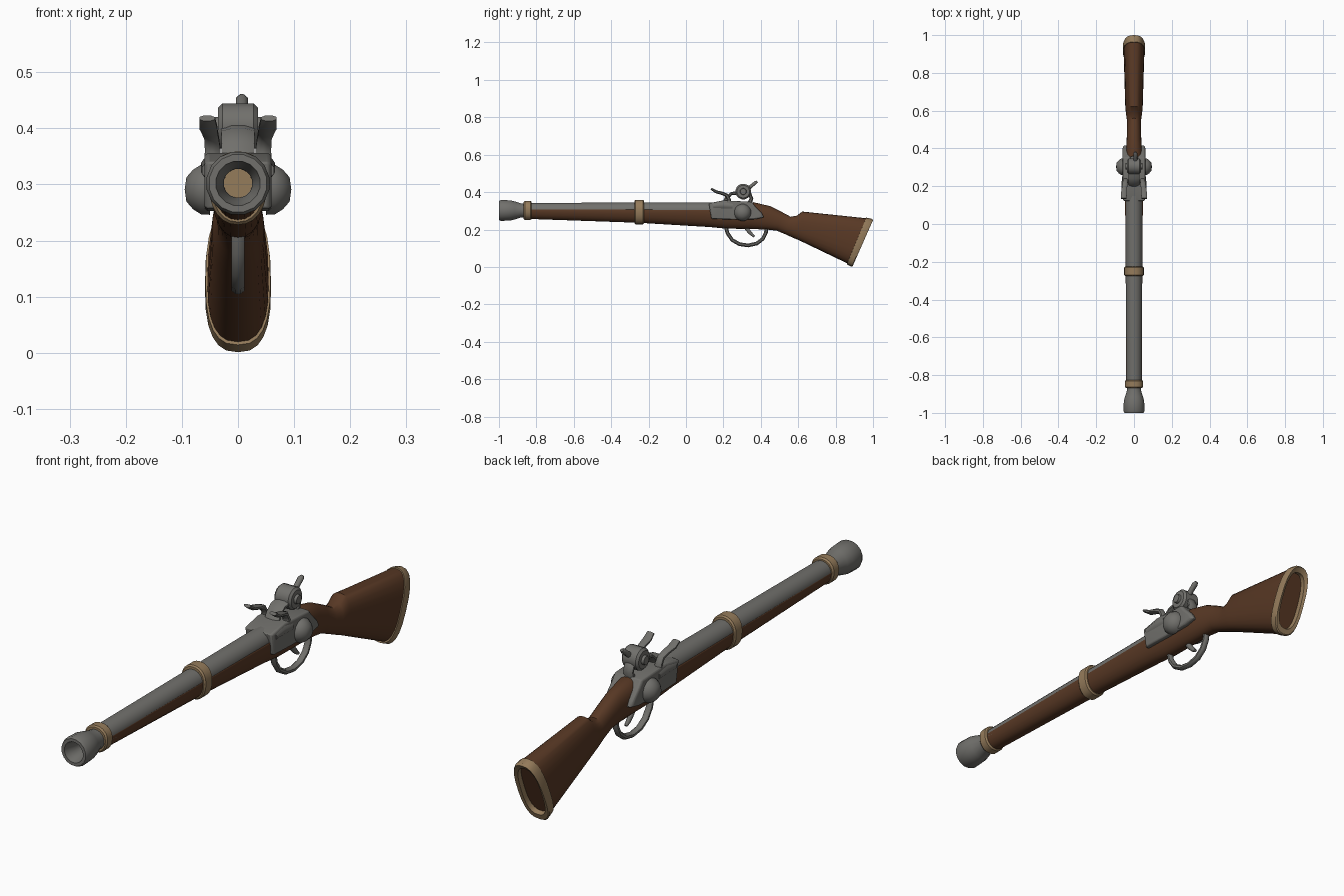
import bpy, bmesh, math
from mathutils import Vector


def material(name, rgb):
    m = bpy.data.materials.new(name)
    m.diffuse_color = (*rgb, 1)
    return m


WOOD = material("walnut_brown", (0.098, 0.040, 0.018))
STEEL = material("steel_grey", (0.165, 0.162, 0.150))
BRASS = material("dull_tan", (0.30, 0.20, 0.105))


def loft(name, rings, mat, caps=True, bevel=0, angle=35):
    """Skin a list of equal-length rings of points."""
    bm = bmesh.new()
    vs = [[bm.verts.new(p) for p in r] for r in rings]
    n = len(vs[0])
    for a, b in zip(vs, vs[1:]):
        for i in range(n):
            j = (i + 1) % n
            bm.faces.new((a[i], a[j], b[j], b[i]))
    if caps:
        bm.faces.new(vs[0])
        bm.faces.new(vs[-1])
    bmesh.ops.remove_doubles(bm, verts=bm.verts, dist=1e-5)
    bmesh.ops.recalc_face_normals(bm, faces=bm.faces)
    me = bpy.data.meshes.new(name)
    bm.to_mesh(me)
    bm.free()
    ob = bpy.data.objects.new(name, me)
    bpy.context.collection.objects.link(ob)
    me.materials.append(mat)
    if bevel:
        mod = ob.modifiers.new("soft_edges", 'BEVEL')
        mod.width, mod.segments = bevel, 2
    bpy.ops.object.select_all(action='DESELECT')
    ob.select_set(True)
    bpy.context.view_layer.objects.active = ob
    bpy.ops.object.shade_smooth_by_angle(angle=math.radians(angle))
    return ob


def section(yt, zt, yb, zb, w, c=0.5, e=2.0, n=24):
    """Rounded outline from a bottom point to a top point, widest at fraction c."""
    ring = []
    for i in range(n):
        a = 2 * math.pi * i / n
        u, v = math.cos(a), math.sin(a)
        u = math.copysign(abs(u) ** (2 / e), u)
        v = math.copysign(abs(v) ** (2 / e), v)
        t = c + v * ((1 - c) if v > 0 else c)
        ring.append((w * u, yb + (yt - yb) * t, zb + (zt - zb) * t))
    return ring


def lathe(name, profile, centre, axis, mat, n=16, caps=True):
    """Turn (distance, radius) pairs about the x or y axis."""
    rings = []
    for d, r in profile:
        ring = []
        for i in range(n):
            a = 2 * math.pi * (i + 0.5) / n
            p, q = r * math.cos(a), r * math.sin(a)
            off = (p, d, q) if axis == 'y' else (d, p, q)
            ring.append(Vector(centre) + Vector(off))
        rings.append(ring)
    return loft(name, rings, mat, caps)


def strap(name, path, mat, angle=50):
    """Sweep a rounded bar along (x, y, z, half width, half thickness) points."""
    rings = []
    for i, (x, y, z, w, t) in enumerate(path):
        a, b = path[max(i - 1, 0)], path[min(i + 1, len(path) - 1)]
        d = Vector((b[1] - a[1], b[2] - a[2])).normalized()
        ring = []
        for k in range(8):
            g = 2 * math.pi * (k + 0.5) / 8
            s = t * 1.08 * math.sin(g)
            ring.append((x + w * 1.08 * math.cos(g), y - d.y * s, z + d.x * s))
        rings.append(ring)
    return loft(name, rings, mat, angle=angle)


# Wooden stock: fore-end, wrist and butt
loft("stock", [section(*s) for s in (
    (-0.85, 0.312, -0.85, 0.257, 0.041, 0.88, 2.2),
    (-0.25, 0.312, -0.25, 0.236, 0.044, 0.88, 2.2),
    (0.13, 0.312, 0.13, 0.213, 0.047, 0.88, 2.2),
    (0.22, 0.325, 0.21, 0.205, 0.048, 0.75, 2.2),
    (0.36, 0.346, 0.34, 0.203, 0.045, 0.6, 2.2),
    (0.45, 0.325, 0.43, 0.200, 0.039, 0.5, 2.2),
    (0.51, 0.295, 0.485, 0.194, 0.037, 0.5, 2.2),
    (0.56, 0.268, 0.53, 0.175, 0.037, 0.5, 2.2),
    (0.592, 0.274, 0.57, 0.157, 0.042, 0.5, 2.3),
    (0.622, 0.296, 0.61, 0.140, 0.046, 0.5, 2.5),
    (0.975, 0.259, 0.873, 0.014, 0.055, 0.45, 2.6))], WOOD)

# Butt rim around the recessed end
loft("butt_rim", [section(*s, 0.45, 2.6) for s in (
    (0.960, 0.255, 0.862, 0.022, 0.052),
    (0.964, 0.264, 0.860, 0.014, 0.058),
    (0.994, 0.257, 0.886, 0.001, 0.059),
    (1.000, 0.250, 0.891, 0.004, 0.056),
    (0.984, 0.233, 0.899, 0.024, 0.045),
    (0.957, 0.241, 0.872, 0.036, 0.043))], BRASS, caps=False)

# Barrel with flared muzzle and open bore
lathe("barrel", [(-0.75, 0.0), (-0.75, 0.025), (-0.94, 0.026), (-0.975, 0.034),
                 (-1.0, 0.040), (-1.0, 0.052), (-0.99, 0.057), (-0.94, 0.055),
                 (-0.915, 0.049), (-0.885, 0.039), (-0.86, 0.038), (-0.82, 0.041),
                 (0.32, 0.045), (0.32, 0.0)],
      (0, 0, 0.302), 'y', STEEL, caps=False)

# Barrel bands
for name, y0, y1, top, bot, w in (
        ("front_band", -0.868, -0.826, 0.353, 0.251, 0.048),
        ("middle_band", -0.275, -0.225, 0.359, 0.228, 0.052)):
    loft(name, [section(y, top - s, y, bot + s, w - s, 0.55, 2.2)
                for y, s in ((y0, 0.005), (y0 + 0.006, 0),
                             (y1 - 0.006, 0), (y1, 0.005))], BRASS)

# Lock body
lock = ((0.122, 0.340), (0.136, 0.257), (0.25, 0.253), (0.37, 0.255), (0.417, 0.265),
        (0.405, 0.288), (0.372, 0.322), (0.352, 0.348), (0.20, 0.356))
mid = Vector((0.26, 0.30))
rings = []
for x, k in ((-0.060, 0.93), (-0.054, 1), (0.054, 1), (0.060, 0.93)):
    rings.append([(x, mid.x + (y - mid.x) * k, mid.y + (z - mid.y) * k) for y, z in lock])
loft("lock_body", rings, STEEL, bevel=0.004)

for side, s in (("left", -1), ("right", 1)):
    # Domed bosses on the lock sides
    lathe(side + "_boss", [(s * d, r) for d, r in (
        (0.05, 0.046), (0.066, 0.045), (0.080, 0.036), (0.092, 0.022), (0.095, 0.0))],
        (0, 0.303, 0.291), 'x', STEEL, caps=False)
    # Curved strike plates
    strap(side + "_strike_plate", [
        (s * 0.055, 0.135, 0.418, 0.014, 0.006), (s * 0.053, 0.160, 0.402, 0.016, 0.008),
        (s * 0.050, 0.195, 0.393, 0.014, 0.009), (s * 0.047, 0.218, 0.383, 0.013, 0.010),
        (s * 0.045, 0.230, 0.360, 0.014, 0.010), (s * 0.045, 0.230, 0.330, 0.016, 0.013)],
        STEEL)
    # Shoulders on the lock beneath the strike plates
    strap(side + "_pan", [(s * 0.052, 0.145, 0.325, 0.012, 0.014),
                          (s * 0.052, 0.20, 0.330, 0.014, 0.020),
                          (s * 0.052, 0.25, 0.325, 0.012, 0.016)], STEEL)

# Hammer drum with side pins
lathe("hammer_drum", [(-0.046, 0.0), (-0.046, 0.016), (-0.036, 0.018), (-0.036, 0.034),
                      (-0.028, 0.042), (0.028, 0.042), (0.036, 0.034), (0.036, 0.018),
                      (0.046, 0.016), (0.046, 0.0)],
      (0, 0.306, 0.403), 'x', STEEL, caps=False)

# Hammer supports and thumb spur
strap("hammer_front_arm", [(0, 0.205, 0.340, 0.030, 0.012), (0, 0.218, 0.370, 0.029, 0.010),
                           (0, 0.243, 0.392, 0.030, 0.008), (0, 0.29, 0.398, 0.030, 0.012)],
      STEEL)
strap("hammer_rear_arm", [(0, 0.338, 0.335, 0.022, 0.012), (0, 0.350, 0.365, 0.020, 0.010),
                          (0, 0.342, 0.388, 0.020, 0.010), (0, 0.31, 0.405, 0.020, 0.012)],
      STEEL)
strap("hammer_spur", [(0.007, 0.32, 0.410, 0.012, 0.013), (0.007, 0.350, 0.433, 0.010, 0.009),
                      (0.007, 0.372, 0.451, 0.011, 0.009), (0.007, 0.381, 0.457, 0.006, 0.005)],
      STEEL)

# Trigger guard and trigger
strap("trigger_guard", [(0, y, z, 0.012, 0.010) for y, z in (
    (0.212, 0.220), (0.222, 0.180), (0.247, 0.144), (0.285, 0.122), (0.332, 0.115),
    (0.378, 0.125), (0.411, 0.150), (0.427, 0.182), (0.432, 0.215))], STEEL)
strap("trigger", [(0, 0.318, 0.215, 0.009, 0.011), (0, 0.336, 0.190, 0.009, 0.010),
                  (0, 0.353, 0.172, 0.008, 0.008), (0, 0.366, 0.162, 0.006, 0.005)], STEEL)
